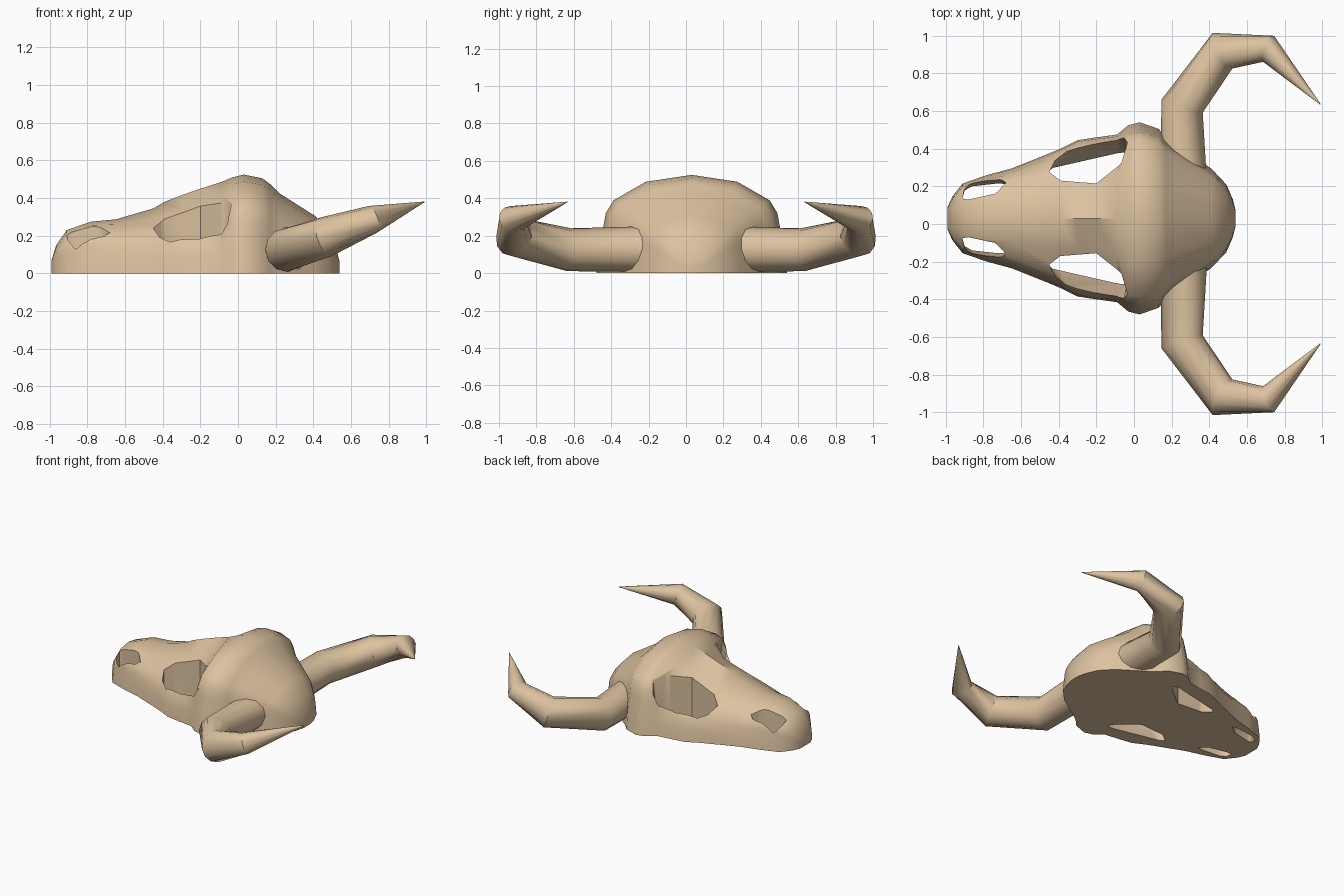
import bpy, bmesh, math
from mathutils import Vector

if "Cube" in bpy.data.objects:
    bpy.data.objects.remove(bpy.data.objects["Cube"])

bone = bpy.data.materials.new("tan bone")
bone.diffuse_color = (0.72, 0.54, 0.35, 1)
bone.use_nodes = True
bone.node_tree.nodes["Principled BSDF"].inputs["Base Color"].default_value = bone.diffuse_color
CY = 0.03  # the head sits slightly off the horn centre line


def make(name, bm):
    bmesh.ops.recalc_face_normals(bm, faces=bm.faces)
    me = bpy.data.meshes.new(name)
    bm.to_mesh(me)
    bm.free()
    me.materials.append(bone)
    ob = bpy.data.objects.new(name, me)
    bpy.context.collection.objects.link(ob)
    return ob


def loft(name, rings):
    bm = bmesh.new()
    rows = [[bm.verts.new(p) for p in r] for r in rings]
    n = len(rows[0])
    for a, b in zip(rows, rows[1:]):
        for i in range(n):
            j = (i + 1) % n
            bm.faces.new((a[i], a[j], b[j], b[i]))
    bm.faces.new(rows[0])
    bm.faces.new(rows[-1])
    return make(name, bm)


def activate(ob):
    bpy.ops.object.select_all(action='DESELECT')
    ob.select_set(True)
    bpy.context.view_layer.objects.active = ob


def smooth(ob, deg):
    activate(ob)
    bpy.ops.object.shade_smooth_by_angle(angle=math.radians(deg))


# skull: domed and sloping half profiles, blended along x
dome = [(1, 0), (.97, .25), (.92, .5), (.9, .61), (.82, .74), (.48, .93), (0, 1)]
slope = [(1, 0), (.98, .2), (.93, .4), (.82, .53), (.65, .66), (.42, .80), (0, 1)]
# x, half width, height, blend
stations = [(-.99, .06, .07, 0), (-.965, .115, .15, 0), (-.91, .185, .23, 0),
            (-.78, .23, .275, 0), (-.65, .265, .287, .2), (-.45, .345, .345, .6),
            (-.39, .37, .38, .8), (-.30, .415, .415, 1), (-.2, .43, .45, 1),
            (-.09, .445, .485, .5), (-.03, .495, .51, 0), (.03, .51, .525, 0),
            (.13, .475, .505, 0), (.17, .43, .475, 0), (.22, .39, .425, 0),
            (.41, .265, .305, 0), (.49, .18, .215, 0), (.525, .10, .12, 0),
            (.54, .04, .06, 0)]
rings = []
for x, w, h, t in stations:
    half = [(a[0] * (1 - t) + b[0] * t, a[1] * (1 - t) + b[1] * t) for a, b in zip(dome, slope)]
    full = half + [(-y, z) for y, z in reversed(half[:-1])]
    rings.append([(x, CY + y * w, z * h) for y, z in full])
skull = loft("skull", rings)

# openings: rim points (x, half y, z) and how far the wall leans in at the floor
eye = [(-.45, .245, .22, 0), (-.39, .20, .265, 0), (-.2, .185, .35, 0),
       (-.08, .28, .355, 0), (-.035, .40, .355, .06), (-.06, .41, .25, .08),
       (-.1, .40, .2, .08), (-.3, .37, .18, .08), (-.4, .31, .2, .05)]
nostril = [(-.91, .105, .2, 0), (-.90, .155, .18, .01), (-.86, .19, .165, .02),
           (-.72, .205, .19, .02), (-.68, .19, .22, .01), (-.74, .13, .22, 0),
           (-.88, .10, .22, 0)]
for name, rim in (("eye_cutter", eye), ("nostril_cutter", nostril)):
    for s in (1, -1):
        bm = bmesh.new()
        for x, y, z, lean in rim:
            top, low = Vector((x, y, z)), Vector((x, y - lean, 0))
            for p in (top + (top - low) * .7, low - (top - low) * .2):
                bm.verts.new((p.x, CY + s * p.y, p.z))
        bmesh.ops.convex_hull(bm, input=bm.verts)
        loose = [v for v in bm.verts if not v.link_faces]
        bmesh.ops.delete(bm, geom=loose, context='VERTS')
        cutter = make(name, bm)
        cutter.hide_render = True
        mod = skull.modifiers.new("opening", 'BOOLEAN')
        mod.operation = 'DIFFERENCE'
        mod.solver = 'EXACT'
        mod.object = cutter
        activate(skull)
        bpy.ops.object.modifier_apply(modifier=mod.name)
        bpy.data.objects.remove(cutter)
smooth(skull, 40)

# horns: faceted tubes swept along a bent path (x, y, z, radius)
path = [(.265, .22, .128, .122), (.255, .625, .125, .115), (.47, .92, .195, .108),
        (.715, .93, .287, .075), (.99, .635, .38, .002)]
for s, name in ((1, "horn_left"), (-1, "horn_right")):
    pts = [Vector(p[:3]) for p in path]
    rings = []
    for i, p in enumerate(pts):
        d = Vector()
        if i:
            d += (p - pts[i - 1]).normalized()
        if i < len(pts) - 1:
            d += (pts[i + 1] - p).normalized()
        d.normalize()
        side = d.cross(Vector((0, 0, 1))).normalized()
        up = side.cross(d)
        ring = []
        for k in range(12):
            a = 2 * math.pi * k / 12
            q = p + (side * math.cos(a) + up * math.sin(a)) * path[i][3]
            ring.append((q.x, s * q.y, q.z))
        rings.append(ring)
    smooth(loft(name, rings), 40)
